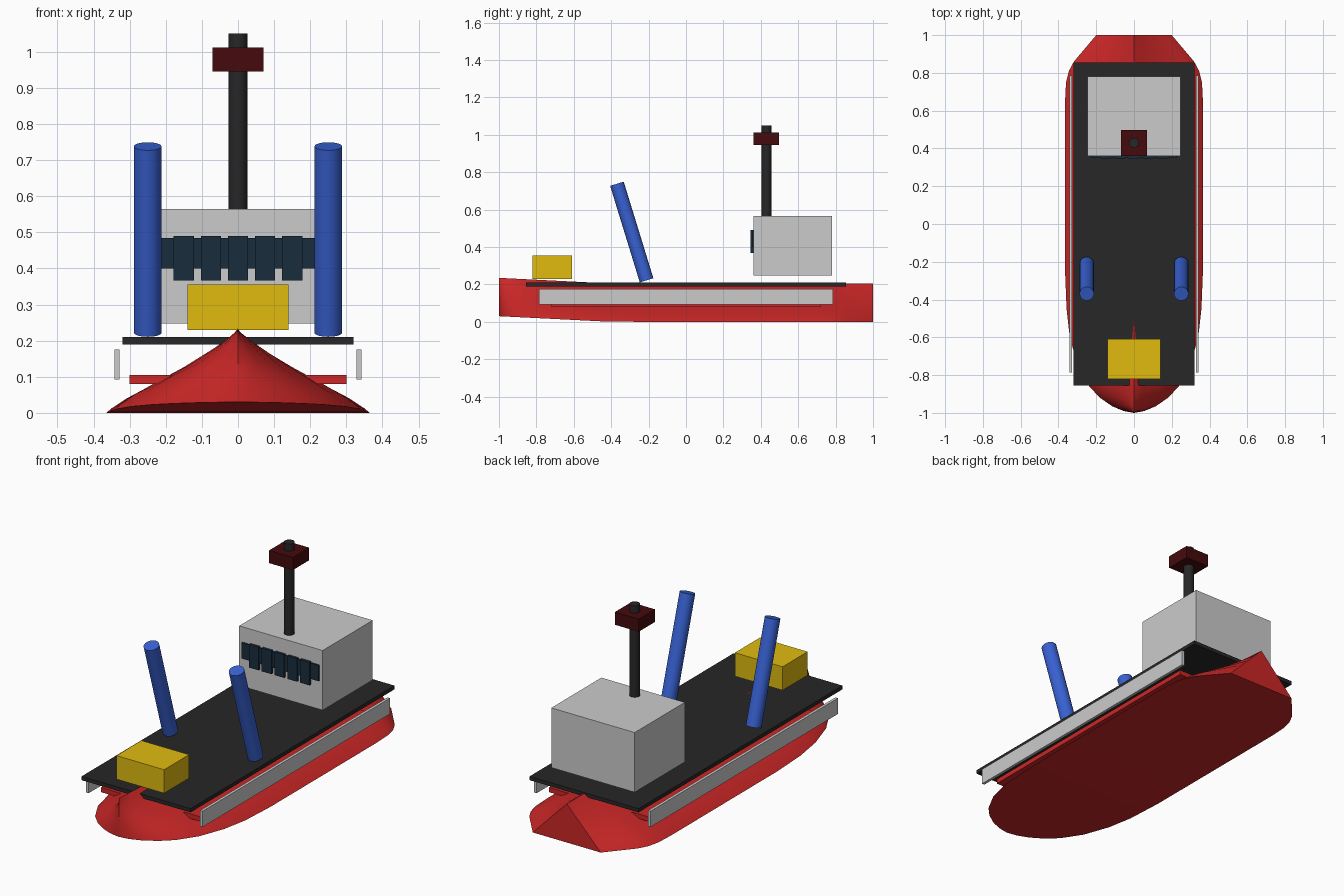
import bpy, bmesh, math

if "Cube" in bpy.data.objects:
    bpy.data.objects.remove(bpy.data.objects["Cube"])

def material(name, rgb):
    m = bpy.data.materials.new(name)
    m.diffuse_color = (*rgb, 1)
    m.use_nodes = True
    m.node_tree.nodes["Principled BSDF"].inputs["Base Color"].default_value = m.diffuse_color
    return m

RED = material("hull_red", (0.6, 0.02, 0.02))
BLACK = material("deck_black", (0.02, 0.02, 0.02))
BLUE = material("blue", (0.04, 0.12, 0.65))
YELLOW = material("yellow", (0.75, 0.5, 0.005))
NAVY = material("window_navy", (0.01, 0.025, 0.045))
MAROON = material("maroon", (0.06, 0.003, 0.004))

def box(name, x, y, z, mat=None):
    """Box from (min, max) ranges on each axis."""
    r = (x, y, z)
    bpy.ops.mesh.primitive_cube_add(size=1, location=[(a + b) / 2 for a, b in r])
    ob = bpy.context.object
    ob.name = name
    ob.scale = [b - a for a, b in r]
    bpy.ops.object.transform_apply(location=False, rotation=False, scale=True)
    if mat:
        ob.data.materials.append(mat)
    return ob

def cylinder(name, radius, length, loc, mat, tilt=0):
    bpy.ops.mesh.primitive_cylinder_add(vertices=32, radius=radius, depth=length,
                                        location=loc, rotation=(tilt, 0, 0))
    ob = bpy.context.object
    ob.name = name
    ob.data.materials.append(mat)
    bpy.ops.object.shade_smooth_by_angle(angle=math.radians(30))

# Hull: (y, half width) stations lofted with a peaked section, flat underneath
stations = [(-1, 0), (-.99, .055), (-.965, .115), (-.92, .18), (-.86, .237),
            (-.75, .298), (-.6, .34), (-.45, .357), (-.25, .365), (.65, .365),
            (.75, .36), (.81, .345), (.86, .318), (1, .2)]
section = [(1, 0), (.96, .06), (.84, .2), (.65, .38), (.44, .57), (.22, .79), (.1, .91)]
bm = bmesh.new()
rings = []
for y, w in stations:
    rise = .03 * max(0, (-.4 - y) / .6)
    half = []
    for fx, fz in section:
        if y == 1:
            fx = 1 - fz
        half.append((w * fx, .205 * fz + rise))
    pts = half + [(0, .205 + rise)] + [(-x, z) for x, z in reversed(half)]
    rings.append([bm.verts.new((x, y, z)) for x, z in pts])
n = len(rings[0])
for a, b in zip(rings, rings[1:]):
    for i in range(n):
        j = (i + 1) % n
        bm.faces.new((a[i], a[j], b[j], b[i]))
bm.faces.new(rings[-1])
bmesh.ops.remove_doubles(bm, verts=bm.verts, dist=1e-5)
bmesh.ops.recalc_face_normals(bm, faces=bm.faces)
me = bpy.data.meshes.new("hull")
bm.to_mesh(me)
bm.free()
me.materials.append(RED)
hull = bpy.data.objects.new("hull", me)
bpy.context.collection.objects.link(hull)
bpy.context.view_layer.objects.active = hull
hull.select_set(True)
bpy.ops.object.shade_smooth_by_angle(angle=math.radians(35))

# Deck and the red slab beneath it
box("deck", (-.32, .32), (-.855, .855), (.19, .21), BLACK)
box("lower_slab", (-.3, .3), (-.72, .72), (.08, .105), RED)

# Side rails and tilted posts
for side, s in (("left", -1), ("right", 1)):
    box(side + "_rail", (s * .335 - .0075, s * .335 + .0075), (-.785, .785), (.092, .176))
    cylinder(side + "_post", .038, .54, (s * .25, -.29, .48), BLUE, .298)

# Cabin with window band and panes
box("cabin", (-.245, .245), (.36, .78), (.248, .565))
box("window_band", (-.227, .227), (.352, .365), (.4, .484), NAVY)
for i in range(5):
    x = (i - 2) * .075
    box(f"window_{i + 1}", (x - .028, x + .028), (.346, .362), (.367, .49), NAVY)

# Mast and its head
cylinder("mast", .026, .5, (0, .43, .8), BLACK)
box("mast_head", (-.07, .07), (.36, .497), (.945, 1.012), MAROON)

# Foredeck crate
box("foredeck_crate", (-.14, .14), (-.82, -.61), (.23, .355), YELLOW)
